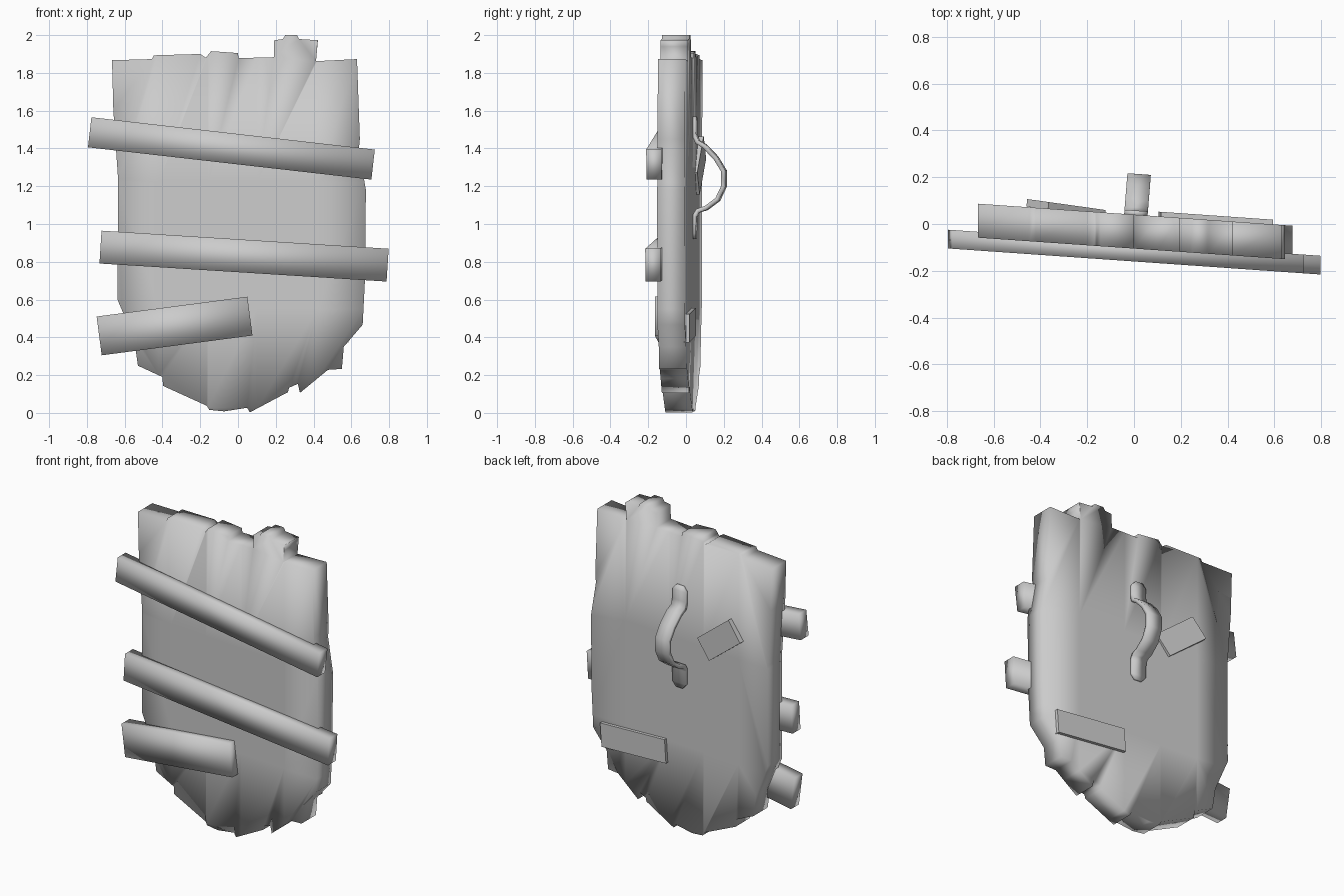
import bpy, bmesh, math
from mathutils import Matrix, Vector

if "Cube" in bpy.data.objects:
    bpy.data.objects.remove(bpy.data.objects["Cube"])

SLOPE = -0.07  # the whole shield is turned slightly about z


def finish(bm, name, angle=None):
    for v in bm.verts:
        v.co.y += SLOPE * v.co.x
    bmesh.ops.recalc_face_normals(bm, faces=bm.faces[:])
    me = bpy.data.meshes.new(name)
    bm.to_mesh(me)
    bm.free()
    ob = bpy.data.objects.new(name, me)
    bpy.context.collection.objects.link(ob)
    for o in bpy.context.selected_objects:
        o.select_set(False)
    ob.select_set(True)
    bpy.context.view_layer.objects.active = ob
    if angle is None:
        bpy.ops.object.shade_smooth()
    else:
        bpy.ops.object.shade_smooth_by_angle(angle=math.radians(angle))
    return ob


def board(name, x, z, y0, y1, length, width, deg, lean=0, angle=None):
    """Box lying on the shield, turned in the shield plane."""
    bm = bmesh.new()
    m = (Matrix.Translation((x, (y0 + y1) / 2, z))
         @ Matrix.Rotation(math.radians(lean), 4, 'Z')
         @ Matrix.Rotation(math.radians(-deg), 4, 'Y')
         @ Matrix.Diagonal((length, y1 - y0, width, 1)))
    bmesh.ops.create_cube(bm, size=1, matrix=m)
    return finish(bm, name, angle)


# shield body: ragged outline, extruded and split into vertical planks
outline = [
    (-.667, 1.867), (-.455, 1.873), (-.445, 1.893), (-.2, 1.9), (-.17, 1.88),
    (-.143, 1.915), (0, 1.905), (.003, 1.878), (.19, 1.883), (.192, 1.973),
    (.238, 1.979), (.25, 2), (.312, 2), (.323, 1.979), (.423, 1.973),
    (.413, 1.862), (.63, 1.873), (.645, 1.45), (.64, 1.4), (.677, 1.18),
    (.672, .7), (.66, .467), (.56, .35), (.55, .233), (.476, .228),
    (.328, .106), (.317, .154), (.27, .133), (.265, .11), (.063, .003),
    (.048, .027), (-.074, .008), (-.153, .016), (-.164, .037), (-.397, .143),
    (-.4, .19), (-.53, .25), (-.55, .39), (-.638, .6), (-.635, 1.24), (-.66, 1.6)]
bm = bmesh.new()
face = bm.faces.new([bm.verts.new((x, -.105, z)) for x, z in outline])
ext = bmesh.ops.extrude_face_region(bm, geom=[face], use_keep_orig=True)
bmesh.ops.translate(bm, vec=(0, .145, 0),
                    verts=[g for g in ext["geom"] if isinstance(g, bmesh.types.BMVert)])
cuts = [(Vector((x, 0, 0)), Vector((1, 0, 0))) for x in (-.42, -.16, .1, .42)]
cuts += [(Vector((0, 0, z)), Vector((0, 0, 1))) for z in (.55, 1.22)]
for co, no in cuts:
    bmesh.ops.bisect_plane(bm, geom=bm.verts[:] + bm.edges[:] + bm.faces[:],
                           plane_co=co, plane_no=no, dist=1e-5)
finish(bm, "shield_body")

# front cross boards
board("upper_front_board", -.035, 1.40, -.16, -.08, 1.51, .16, -6.5)
board("middle_front_board", .032, .83, -.16, -.08, 1.523, .174, -3.6)
board("lower_front_board", -.336, .46, -.16, -.08, .805, .207, 7.5)

# small patches on the back
board("upper_back_patch", -.29, 1.31, .03, .063, .31, .15, 142, lean=-4, angle=30)
board("lower_back_patch", .35, .465, .03, .06, .48, .15, -4, angle=30)

# bent strap handle on the back: (y, z, half width)
path = [(.046, 1.57, .025), (.046, 1.54, .05), (.046, 1.475, .05), (.062, 1.435, .05),
        (.1, 1.412, .05), (.16, 1.35, .05), (.203, 1.28, .05), (.203, 1.2, .05),
        (.17, 1.13, .05), (.11, 1.085, .05), (.065, 1.07, .05), (.048, 1.04, .05),
        (.044, .95, .05), (.044, .92, .025)]
bm = bmesh.new()
rows = [[bm.verts.new((.008 + .08 * (y - .04) + s * w, y, z)) for s in (-1, 1)]
        for y, z, w in path]
for a, b in zip(rows, rows[1:]):
    bm.faces.new((a[0], a[1], b[1], b[0]))
handle = finish(bm, "handle", 40)
mod = handle.modifiers.new("thickness", 'SOLIDIFY')
mod.thickness = .024
mod.offset = 0
